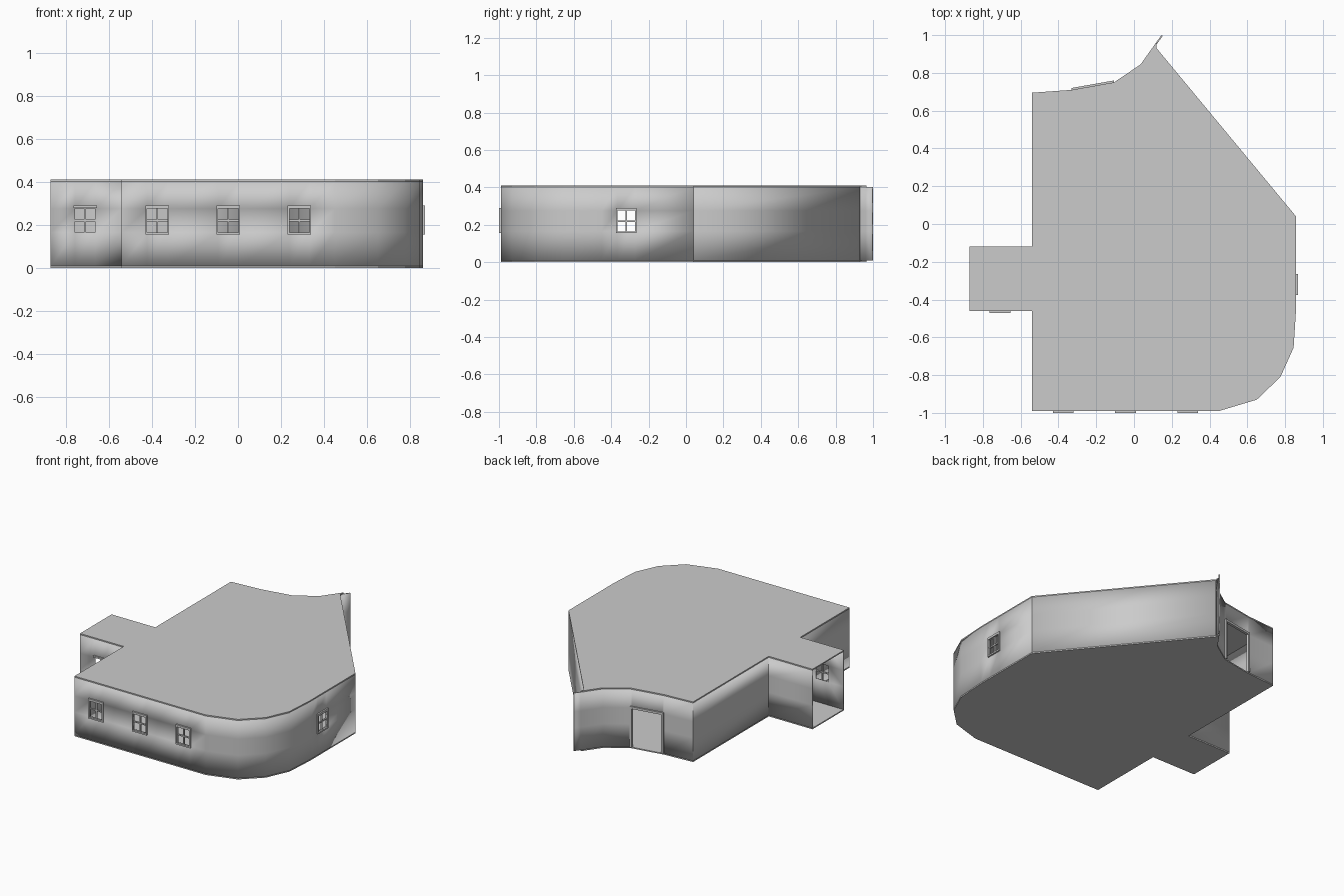
import bpy, bmesh
from mathutils import Vector

if "Cube" in bpy.data.objects:
    bpy.data.objects.remove(bpy.data.objects["Cube"])

T = 0.008                         # wall and slab thickness
ZS = [T, 0.165, 0.275, 0.41 - T]  # wall rows, shared by windows and door


def finish(name, bm, smooth=False):
    me = bpy.data.meshes.new(name)
    bm.to_mesh(me)
    bm.free()
    ob = bpy.data.objects.new(name, me)
    bpy.context.collection.objects.link(ob)
    if smooth:
        bpy.ops.object.select_all(action='DESELECT')
        bpy.context.view_layer.objects.active = ob
        ob.select_set(True)
        bpy.ops.object.shade_smooth_by_angle()
    return ob


def wall(name, path, openings=None):
    """Strip along path; openings = {segment: [(start, end, is_door)]} in length units."""
    bm = bmesh.new()
    for i, (p, q) in enumerate(zip(path, path[1:])):
        p, q = Vector((*p, 0)), Vector((*q, 0))
        length = (q - p).length
        d = (q - p) / length
        ops = (openings or {}).get(i, [])
        us = sorted({0, length, *[o[0] for o in ops], *[o[1] for o in ops]})
        for a, b in zip(us, us[1:]):
            hole = next((o for o in ops if o[0] == a), None)
            for row in range(3):
                if hole and (row == 1 or (row == 0 and hole[2])):
                    continue
                z0, z1 = Vector((0, 0, ZS[row])), Vector((0, 0, ZS[row + 1]))
                bm.faces.new([bm.verts.new(v) for v in
                              (p + d * a + z0, p + d * b + z0, p + d * b + z1, p + d * a + z1)])
    bmesh.ops.remove_doubles(bm, verts=bm.verts, dist=1e-4)
    ob = finish(name, bm, True)
    mod = ob.modifiers.new("thickness", 'SOLIDIFY')
    mod.thickness, mod.offset = T, -1


def slab(name, outline, z):
    bm = bmesh.new()
    f = bm.faces.new([bm.verts.new((x, y, z)) for x, y in outline])
    r = bmesh.ops.extrude_face_region(bm, geom=[f])
    bmesh.ops.translate(bm, vec=(0, 0, T),
                        verts=[v for v in r['geom'] if isinstance(v, bmesh.types.BMVert)])
    bmesh.ops.recalc_face_normals(bm, faces=bm.faces)
    finish(name, bm)


def bars(name, origin, direction, boxes):
    """Boxes (u0, u1, z0, z1, inner, outer) laid on a wall plane."""
    o, d = Vector((*origin, 0)), Vector((*direction, 0)).normalized()
    n = Vector((d.y, -d.x, 0))
    bm = bmesh.new()
    for u0, u1, z0, z1, w0, w1 in boxes:
        for v in bmesh.ops.create_cube(bm, size=1)['verts']:
            c = v.co.copy()
            v.co = (o + d * (u1 if c.x > 0 else u0) + n * (w0 if c.y > 0 else w1)
                    + Vector((0, 0, z1 if c.z > 0 else z0)))
    bmesh.ops.recalc_face_normals(bm, faces=bm.faces)
    finish(name, bm)


def window(name, centre, direction, ledge_only=False):
    h, o, z0, z1 = 0.047, 0.055, ZS[1], ZS[2]
    zm = (z0 + z1) / 2
    bx = [(-0.004, 0.004, z0, z1, -T, 0.002), (-h, h, zm - 0.004, zm + 0.004, -T, 0.002),
          (-o, o, z1 + 0.004, z1 + 0.015, -0.002, 0.01)]
    if not ledge_only:
        bx += [(-o, -h, z0 - 0.01, z1 + 0.01, -0.002, 0.01), (h, o, z0 - 0.01, z1 + 0.01, -0.002, 0.01),
               (-h, h, z0 - 0.01, z0, -0.002, 0.01), (-h, h, z1, z1 + 0.006, -0.002, 0.01)]
    bars(name, centre, direction, bx)


# Plan outlines, anticlockwise
front_path = [(-0.87, -0.46), (-0.54, -0.46), (-0.54, -0.99), (0.45, -0.99), (0.65, -0.93),
              (0.775, -0.81), (0.845, -0.655), (0.858, -0.45), (0.858, 0.04)]
back_path = [(0.145, 1.0), (0.12, 0.965), (0.035, 0.845), (-0.105, 0.75), (-0.33, 0.71),
             (-0.54, 0.695), (-0.54, -0.12), (-0.87, -0.12)]
front_windows = [-0.375, -0.045, 0.285]


def win(u):
    return (u - 0.047, u + 0.047, False)


# Walls: the side annex is open at its left end
wall("front_walls", front_path, {0: [win(0.16)], 2: [win(x + 0.54) for x in front_windows],
                                 7: [win(0.13)]})
wall("back_walls", back_path, {3: [(0.012, 0.217, True)]})
wall("diagonal_wall", [(0.858, 0.04), (0.12, 0.93)])

# Floor and roof, each with a separate triangular corner piece
main = front_path + [(0.12, 0.04)] + back_path[1:]
corner = [(0.858, 0.04), (0.12, 0.93), (0.12, 0.04)]
for name, z in (("floor", 0), ("roof", 0.41 - T)):
    slab(name, main, z)
    slab(name + "_corner", corner, z)

# Windows
window("annex_window", (-0.71, -0.46), (1, 0), True)
for i, x in enumerate(front_windows):
    window(f"front_window_{i + 1}", (x, -0.99), (1, 0))
window("right_window", (0.858, -0.32), (0, 1))

# Door frame on the curved back wall
bars("door_frame", back_path[3], (-0.225, -0.04),
     [(0, 0.013, T, 0.288, -T, 0.01), (0.215, 0.228, T, 0.288, -T, 0.01),
      (0.013, 0.215, 0.273, 0.288, -T, 0.01)])
